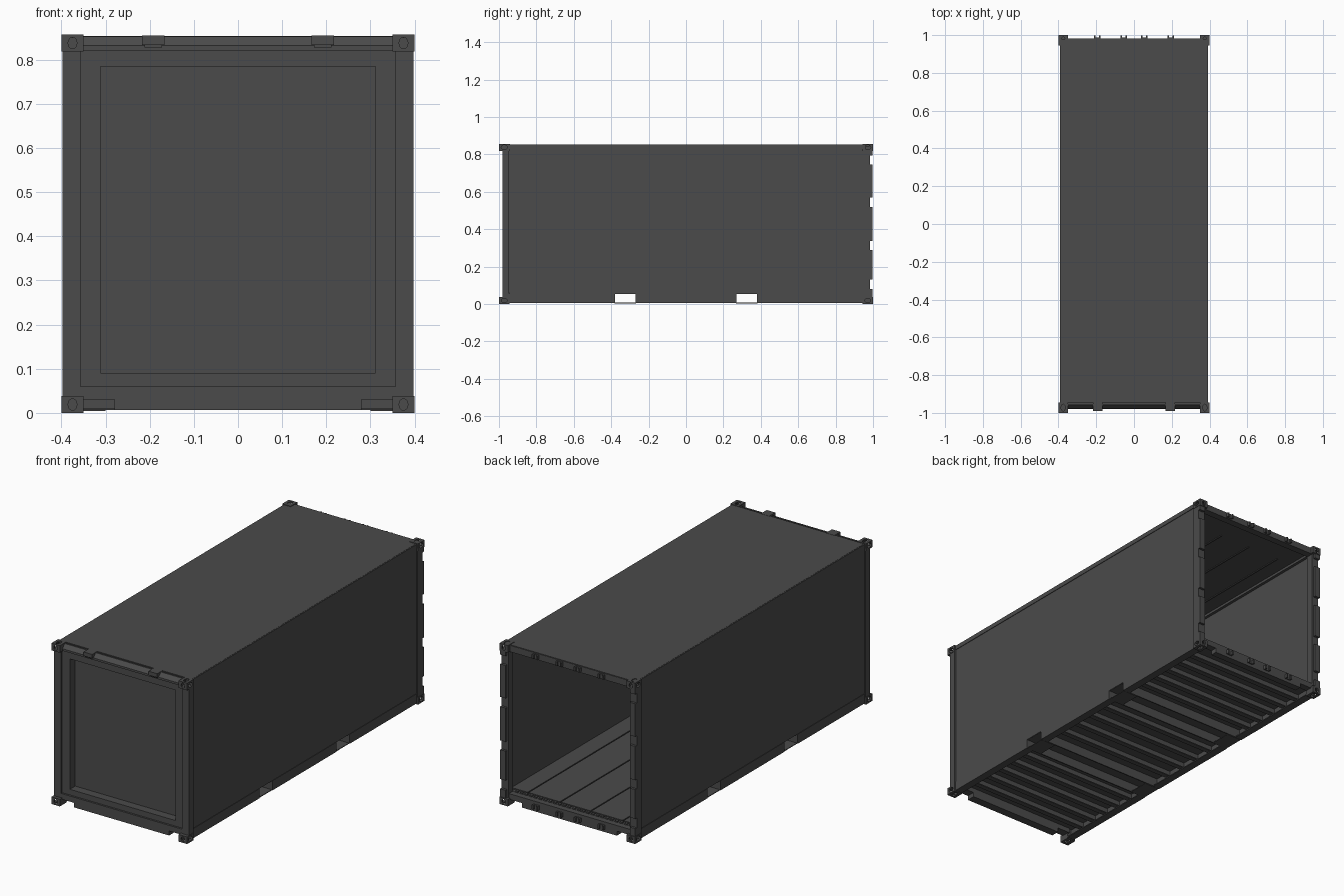
import bpy, bmesh
from math import pi
from mathutils import Matrix, Vector

if "Cube" in bpy.data.objects:
    bpy.data.objects.remove(bpy.data.objects["Cube"])

paint = bpy.data.materials.new("dark_grey_paint")
paint.diffuse_color = (0.07, 0.07, 0.07, 1)
paint.use_nodes = True
paint.node_tree.nodes["Principled BSDF"].inputs["Base Color"].default_value = paint.diffuse_color
H = 0.857          # total height
MID = H / 2


def finish(name, bm, mirror=(), zc=0.0):
    """Turn a bmesh into an object, optionally mirrored about its origin."""
    me = bpy.data.meshes.new(name)
    bmesh.ops.recalc_face_normals(bm, faces=bm.faces)
    bm.to_mesh(me)
    bm.free()
    me.materials.append(paint)
    ob = bpy.data.objects.new(name, me)
    ob.location.z = zc
    me.transform(Matrix.Translation((0, 0, -zc)))
    bpy.context.collection.objects.link(ob)
    if mirror:
        m = ob.modifiers.new("mirror", 'MIRROR')
        m.use_axis = tuple(a in mirror for a in "xyz")
        m.use_mirror_merge = False
    return ob


def boxes(name, spans, mirror="", zc=0.0):
    """One object from boxes given as (x0, x1, y0, y1, z0, z1)."""
    bm = bmesh.new()
    for x0, x1, y0, y1, z0, z1 in spans:
        mat = (Matrix.Translation(((x0 + x1) / 2, (y0 + y1) / 2, (z0 + z1) / 2))
               @ Matrix.Diagonal((x1 - x0, y1 - y0, z1 - z0, 1)))
        bmesh.ops.create_cube(bm, size=1, matrix=mat)
    return finish(name, bm, mirror, zc)


def extrude_x(name, profile, x0, x1):
    """Sweep a (y, z) profile along x."""
    bm = bmesh.new()
    f = bm.faces.new([bm.verts.new((x0, y, z)) for y, z in profile])
    ext = bmesh.ops.extrude_face_region(bm, geom=[f])
    verts = [v for v in ext["geom"] if isinstance(v, bmesh.types.BMVert)]
    bmesh.ops.translate(bm, verts=verts, vec=(x1 - x0, 0, 0))
    return finish(name, bm)


# Corner castings: hollow blocks with oval holes, mirrored to all eight corners
casting = boxes("corner_castings", [(0.35, 0.4, 0.944, 1.0, H - 0.038, H)], zc=MID)
cutters = [boxes("casting_hollow", [(0.358, 0.392, 0.952, 0.992, H - 0.031, H - 0.007)])]
centre = Vector((0.375, 0.972, H - 0.019))
for rot, size, shift in (
        (Matrix.Rotation(pi / 2, 4, 'Y'), (1, 0.016, 0.012), (0.025, 0, 0)),
        (Matrix.Rotation(pi / 2, 4, 'X'), (0.010, 1, 0.013), (0, 0.028, 0)),
        (Matrix.Identity(4), (0.011, 0.018, 1), (0, 0, 0.019))):
    bm = bmesh.new()
    bmesh.ops.create_cone(bm, cap_ends=True, segments=16, radius1=1, radius2=1, depth=0.03,
                          matrix=Matrix.Translation(centre + Vector(shift)) @ Matrix.Diagonal((*size, 1)) @ rot)
    cutters.append(finish("casting_hole", bm))
for c in cutters:
    c.hide_render = True
    b = casting.modifiers.new("cut", 'BOOLEAN')
    b.object, b.solver = c, 'EXACT'
m = casting.modifiers.new("mirror", 'MIRROR')
m.use_axis = (True, True, True)
m.use_mirror_merge = False
bpy.context.view_layer.update()
dg = bpy.context.evaluated_depsgraph_get()
casting_mesh = bpy.data.meshes.new_from_object(casting.evaluated_get(dg))
casting.modifiers.clear()
casting.data = casting_mesh
for c in cutters:
    bpy.data.objects.remove(c)

# Side walls, top rails and bottom rails broken by the fork pockets
boxes("side_walls", [(0.38, 0.39, -0.945, 0.96, 0.055, 0.845)], "x")
boxes("top_side_rails", [(0.365, 0.393, -0.945, 0.96, 0.83, 0.853)], "x")
boxes("bottom_side_rails",
      [(0.375, 0.392, a, b, 0.005, 0.056) for a, b in ((-0.945, -0.38), (-0.27, 0.27), (0.38, 0.945))]
      + [(0.35, 0.376, a, b, 0.005, 0.010) for a, b in ((-0.945, -0.38), (-0.27, 0.27), (0.38, 0.945))], "x")

# Roof with thin ceiling ribs
boxes("roof", [(-0.388, 0.388, -0.945, 0.98, 0.843, 0.854)])
boxes("ceiling_ribs", [(x - 0.004, x + 0.004, -0.8, 0.8, 0.839, 0.844) for x in (0.09, 0.28)], "x")

# Front end: posts, stepped frame and recessed panel
boxes("front_posts", [(0.357, 0.398, -0.982, -0.945, 0.036, 0.821)], "x")
boxes("front_frame", [(-0.357, -0.312, -0.97, -0.918, 0.06, 0.83),
                      (0.312, 0.357, -0.97, -0.918, 0.06, 0.83),
                      (0.356, 0.385, -0.95, -0.918, 0.06, 0.83),
                      (-0.385, -0.356, -0.95, -0.918, 0.06, 0.83),
                      (-0.312, 0.312, -0.97, -0.918, 0.785, 0.83),
                      (-0.312, 0.312, -0.97, -0.918, 0.06, 0.09)])
boxes("front_panel", [(-0.315, 0.315, -0.925, -0.915, 0.088, 0.79)])
extrude_x("front_header", [(-0.978, 0.821), (-0.978, 0.832), (-0.960, 0.853), (-0.952, 0.853),
                           (-0.952, 0.838), (-0.942, 0.838), (-0.942, 0.821)], -0.352, 0.352)
boxes("front_header_brackets", [(0.167, 0.217, -0.99, -0.94, 0.834, 0.855),
                                (0.172, 0.212, -0.984, -0.97, 0.828, 0.835)], "x")

# End sills with a lower skirt between the corner notches
for name, y0, y1 in (("front_sill", -0.98, -0.935), ("back_sill", 0.945, 0.982)):
    boxes(name, [(-0.357, 0.357, y0, y1, 0.03, 0.06),
                 (-0.28, 0.28, y0, y1, 0.006, 0.031)])

# Rear door frame: posts with hinge notches, header
boxes("back_posts", [(0.357, 0.398, 0.945, 0.983, 0.036, 0.821)]
      + [(0.366, 0.398, 0.982, 0.996, a, b)
         for a, b in ((0.037, 0.08), (0.132, 0.288), (0.338, 0.518),
                      (0.57, 0.745), (0.795, 0.82))], "x")
boxes("back_header", [(-0.357, 0.357, 0.945, 0.983, 0.818, 0.852)])

# Lock rod keepers: pairs of prongs on header and sill
keepers = []
for x in (0.055, 0.195):
    for z in (0.022, 0.824):
        keepers += [(x - 0.018, x - 0.01, 0.98, 0.998, z, z + 0.022),
                    (x + 0.008, x + 0.016, 0.98, 0.998, z, z + 0.022),
                    (x - 0.018, x + 0.016, 0.98, 0.987, z, z + 0.022)]
boxes("lock_keepers", keepers, "x")

# Floor: planks with open seams over a base board, studded threshold
edges = (-0.38, -0.28, -0.09, 0.09, 0.28, 0.38)
boxes("floor_planks", [(a + 0.003, b - 0.003, -0.92, 0.93, 0.060, 0.067)
                       for a, b in zip(edges, edges[1:])])
boxes("floor_base", [(-0.382, 0.382, -0.94, 0.95, 0.055, 0.061)])
boxes("threshold_studs", [(-0.345 + i * 0.028, -0.331 + i * 0.028, 0.936, 0.952, 0.058, 0.067)
                          for i in range(25)])

# Underside: channel cross members, fork pockets with edge straps
members = []
for y in (0.055, 0.165, 0.47, 0.565, 0.66, 0.755, 0.85):
    for s in (-1, 1):
        c = s * y
        members += [(-0.378, 0.378, c - 0.003, c + 0.003, 0.012, 0.056),
                    (-0.378, 0.378, c, c + 0.026, 0.010, 0.015)]
boxes("cross_members", members)
boxes("fork_pockets", [(-0.385, 0.385, 0.264, 0.270, 0.006, 0.056),
                       (-0.385, 0.385, 0.380, 0.386, 0.006, 0.056),
                       (-0.388, 0.388, 0.264, 0.386, 0.0535, 0.056),
                       (-0.388, -0.30, 0.268, 0.382, 0.004, 0.008),
                       (0.30, 0.388, 0.268, 0.382, 0.004, 0.008)], "y")
